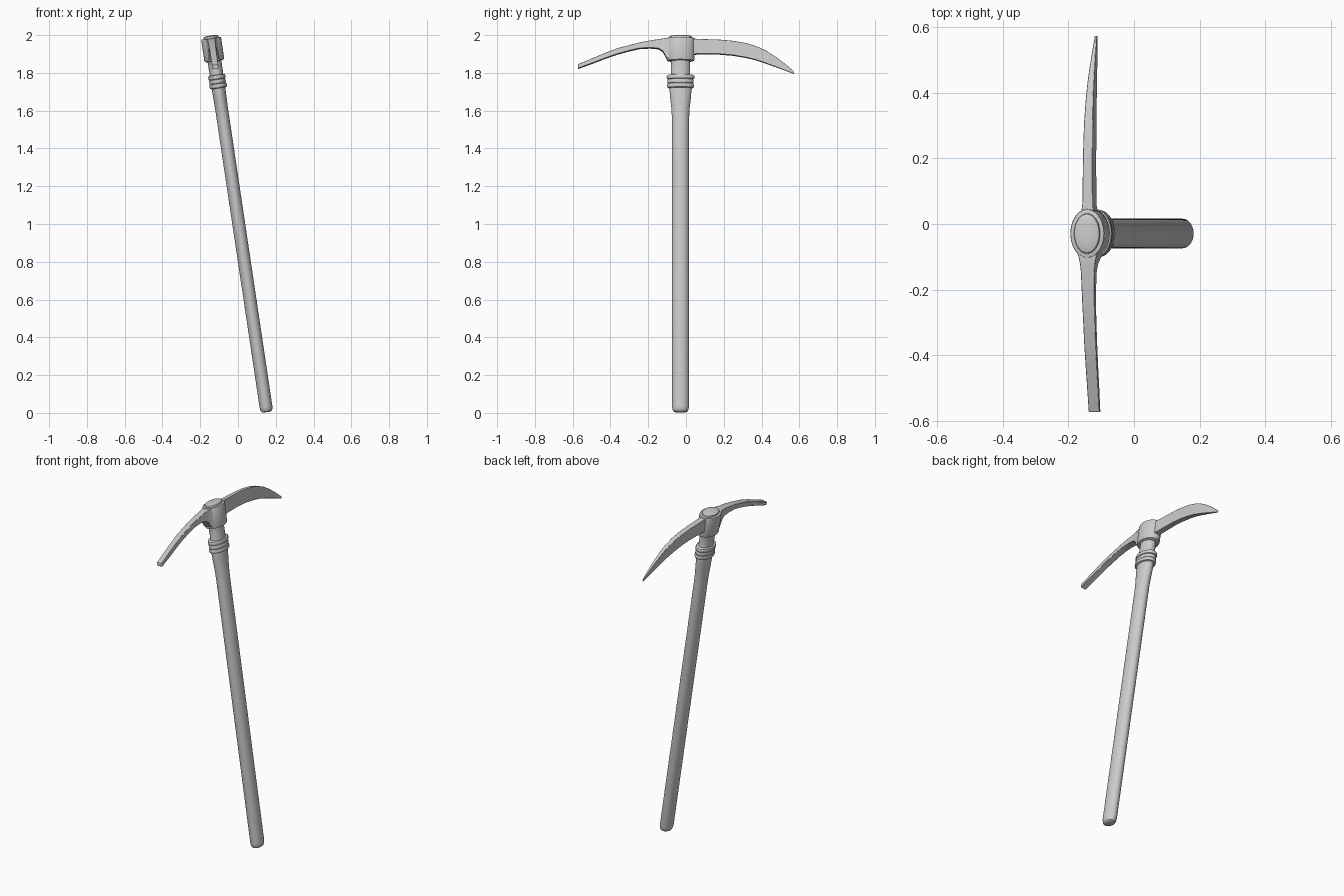
import bpy, bmesh, math
from mathutils import Matrix

TILT = math.atan(0.149)
C = math.cos(TILT)
PLACE = Matrix.Translation((0.153, -0.029, 0)) @ Matrix.Rotation(-TILT, 4, 'Y')


def finish(name, bm, bevel=0):
    bmesh.ops.recalc_face_normals(bm, faces=bm.faces)
    me = bpy.data.meshes.new(name)
    bm.to_mesh(me)
    bm.free()
    ob = bpy.data.objects.new(name, me)
    bpy.context.collection.objects.link(ob)
    ob.matrix_world = PLACE
    bpy.ops.object.select_all(action='DESELECT')
    ob.select_set(True)
    bpy.context.view_layer.objects.active = ob
    bpy.ops.object.shade_smooth_by_angle(angle=math.radians(35))
    if bevel:
        m = ob.modifiers.new("bevel", 'BEVEL')
        m.width, m.segments = bevel, 2
        m.limit_method, m.angle_limit = 'ANGLE', math.radians(50)
    return ob


def skin(bm, rings):
    for a, b in zip(rings, rings[1:]):
        n = len(a)
        for i in range(n):
            bm.faces.new((a[i], a[(i + 1) % n], b[(i + 1) % n], b[i]))
    bm.faces.new(rings[0])
    bm.faces.new(rings[-1])


def oval(name, profile, n=40):
    """Oval turned part; profile rows are (world height, x radius, y radius)."""
    bm = bmesh.new()
    rings = []
    for z, rx, ry in profile:
        rings.append([bm.verts.new((rx * math.cos(t), ry * math.sin(t), z / C))
                      for t in (2 * math.pi * i / n for i in range(n))])
    skin(bm, rings)
    return finish(name, bm)


def blade(name, rows):
    """Blade with rectangular sections; rows are (world y, top z, bottom z, half thickness)."""
    bm = bmesh.new()
    rings = []
    for y, top, bot, h in rows:
        rings.append([bm.verts.new((sx * h, y + 0.029, z / C))
                      for sx, z in ((-1, bot), (1, bot), (1, top), (-1, top))])
    skin(bm, rings)
    return finish(name, bm, 0.002)


# shaft with rounded foot, flared shoulder, neck and domed top
oval("handle", [
    (0.004, 0.020, 0.028), (0.008, 0.027, 0.037), (0.018, 0.032, 0.042),
    (0.034, 0.034, 0.045), (1.55, 0.034, 0.045), (1.61, 0.034, 0.048),
    (1.66, 0.035, 0.054), (1.72, 0.036, 0.059), (1.77, 0.036, 0.056),
    (1.79, 0.036, 0.051), (1.87, 0.037, 0.050), (1.90, 0.040, 0.060),
    (1.988, 0.040, 0.061), (1.993, 0.038, 0.059), (1.996, 0.032, 0.052),
    (1.998, 0.018, 0.030)])

# wrapped bands under the head
for i, (z, rx, ry) in enumerate([(1.731, 0.046, 0.071), (1.754, 0.044, 0.070),
                                 (1.777, 0.046, 0.073)]):
    oval(f"collar_band_{i + 1}", [
        (z - 0.0125, rx - 0.008, ry - 0.010), (z - 0.010, rx - 0.002, ry - 0.003),
        (z - 0.005, rx, ry), (z + 0.005, rx, ry),
        (z + 0.010, rx - 0.002, ry - 0.003), (z + 0.0125, rx - 0.008, ry - 0.010)])

# socket of the metal head
oval("head_socket", [
    (1.862, 0.042, 0.064), (1.865, 0.050, 0.072), (1.872, 0.053, 0.074),
    (1.976, 0.053, 0.075), (1.983, 0.051, 0.073), (1.984, 0.049, 0.071)])

# pointed pick arm
blade("pick_blade", [
    (0.02, 1.980, 1.893, 0.022), (0.06, 1.978, 1.899, 0.016),
    (0.18, 1.974, 1.898, 0.015), (0.25, 1.968, 1.892, 0.0145),
    (0.315, 1.957, 1.881, 0.0135), (0.37, 1.941, 1.868, 0.012),
    (0.42, 1.919, 1.851, 0.0105), (0.47, 1.888, 1.833, 0.0085),
    (0.52, 1.851, 1.814, 0.006), (0.573, 1.806, 1.794, 0.0035)])

# flat chisel arm
blade("chisel_blade", [
    (-0.08, 1.981, 1.865, 0.034), (-0.105, 1.981, 1.880, 0.026),
    (-0.122, 1.979, 1.912, 0.023), (-0.145, 1.976, 1.927, 0.021),
    (-0.19, 1.969, 1.931, 0.020), (-0.245, 1.959, 1.928, 0.019),
    (-0.295, 1.946, 1.917, 0.0185), (-0.36, 1.929, 1.899, 0.018),
    (-0.425, 1.905, 1.877, 0.0175), (-0.50, 1.874, 1.848, 0.017),
    (-0.573, 1.843, 1.822, 0.0165)])
